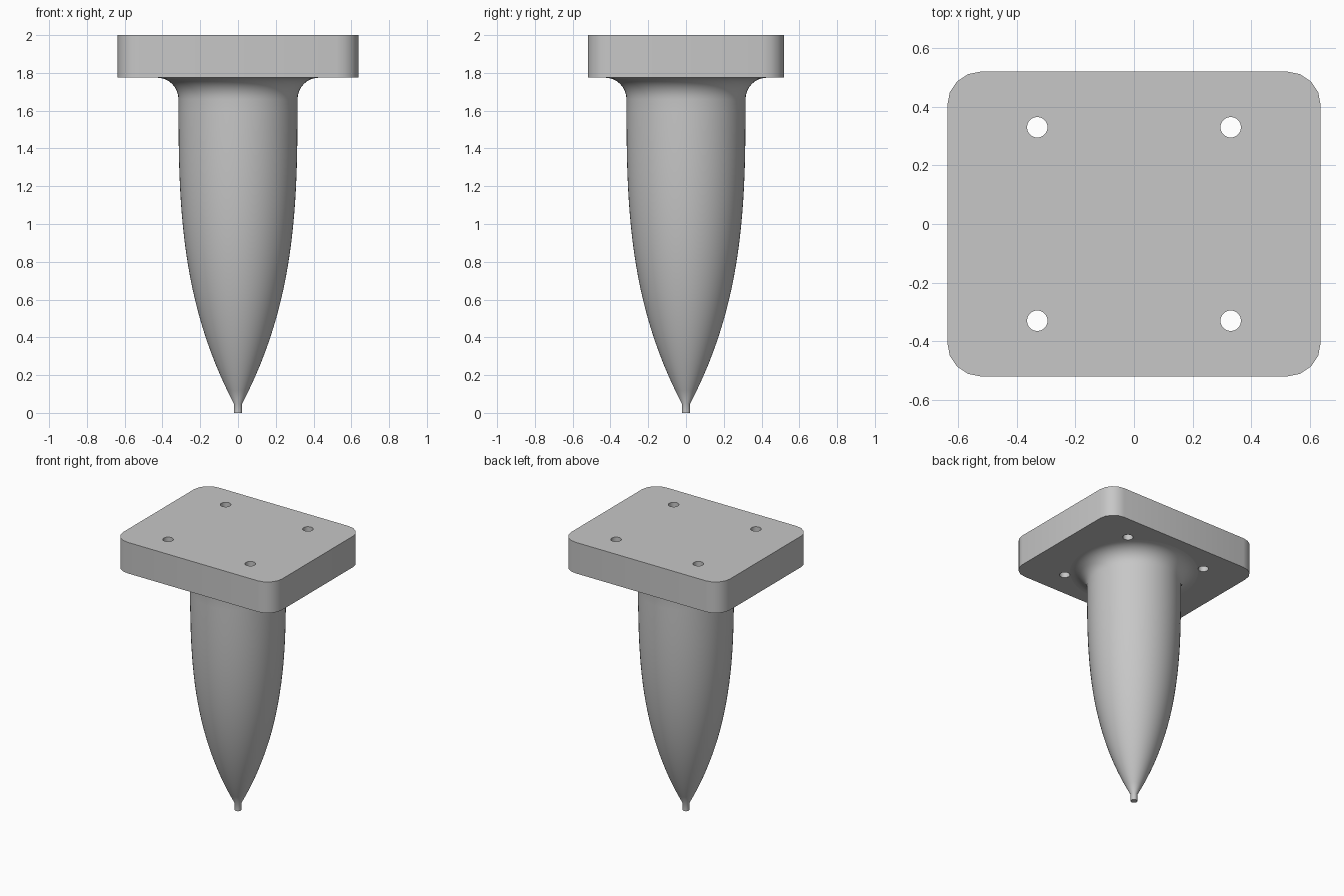
import bpy, bmesh
from math import radians, sin, cos, pi
from mathutils import Matrix

cube = bpy.data.objects.get("Cube")
if cube:
    bpy.data.objects.remove(cube, do_unlink=True)

grey = bpy.data.materials.new("plain grey")
grey.use_nodes = True
colour = (0.57, 0.57, 0.57, 1)
grey.diffuse_color = colour
grey.node_tree.nodes["Principled BSDF"].inputs["Base Color"].default_value = colour


def add_object(name, bm):
    bmesh.ops.recalc_face_normals(bm, faces=bm.faces)
    mesh = bpy.data.meshes.new(name)
    bm.to_mesh(mesh)
    bm.free()
    obj = bpy.data.objects.new(name, mesh)
    bpy.context.collection.objects.link(obj)
    mesh.materials.append(grey)
    return obj


def shade(obj):
    bpy.ops.object.select_all(action='DESELECT')
    obj.select_set(True)
    bpy.context.view_layer.objects.active = obj
    bpy.ops.object.shade_smooth_by_angle(angle=radians(35))


# Mounting plate: rounded rectangle
HALF_X, HALF_Y, BOTTOM, TOP = 0.637, 0.52, 1.775, 2.0
CORNER, STEPS = 0.115, 4
bm = bmesh.new()
outline = []
for q, (sx, sy) in enumerate([(1, 1), (-1, 1), (-1, -1), (1, -1)]):
    for i in range(STEPS + 1):
        a = (q + i / STEPS) * pi / 2
        outline.append(bm.verts.new((sx * (HALF_X - CORNER) + CORNER * cos(a),
                                     sy * (HALF_Y - CORNER) + CORNER * sin(a), BOTTOM)))
base = bm.faces.new(outline)
extruded = bmesh.ops.extrude_face_region(bm, geom=[base], use_keep_orig=True)
bmesh.ops.translate(bm, vec=(0, 0, TOP - BOTTOM),
                    verts=[v for v in extruded["geom"] if isinstance(v, bmesh.types.BMVert)])
plate = add_object("mounting_plate", bm)

# Four screw holes through the plate
bm = bmesh.new()
for x in (-0.33, 0.33):
    for y in (-0.33, 0.33):
        bmesh.ops.create_cone(bm, cap_ends=True, segments=24, radius1=0.035, radius2=0.035,
                              depth=0.5, matrix=Matrix.Translation((x, y, 1.89)))
cutter = add_object("hole_cutter", bm)
cut = plate.modifiers.new("screw_holes", 'BOOLEAN')
cut.operation = 'DIFFERENCE'
cut.solver = 'EXACT'
cut.object = cutter
bpy.context.view_layer.objects.active = plate
bpy.ops.object.modifier_apply(modifier=cut.name)
bpy.data.objects.remove(cutter, do_unlink=True)
shade(plate)

# Spike: narrow tip, bulging taper, and a fillet flaring into the plate
RADIUS, TIP, TIP_TOP, FILLET = 0.315, 0.022, 0.05, 0.115
shoulder = BOTTOM - FILLET
profile = [(0, 0), (TIP, 0)]
for i in range(25):
    t = 1 - i / 24
    profile.append((RADIUS - (RADIUS - TIP) * t ** 2.9,
                    shoulder - (shoulder - TIP_TOP) * t))
for i in range(1, 9):
    a = i / 8 * pi / 2
    profile.append((RADIUS + FILLET * (1 - cos(a)), shoulder + FILLET * sin(a)))
profile.append((0, BOTTOM + 0.03))

bm = bmesh.new()
points = [bm.verts.new((r, 0, z)) for r, z in profile]
edges = [bm.edges.new(pair) for pair in zip(points, points[1:])]
bmesh.ops.spin(bm, geom=points + edges, cent=(0, 0, 0), axis=(0, 0, 1),
               angle=2 * pi, steps=64)
bmesh.ops.remove_doubles(bm, verts=bm.verts, dist=0.0001)
shade(add_object("spike", bm))
